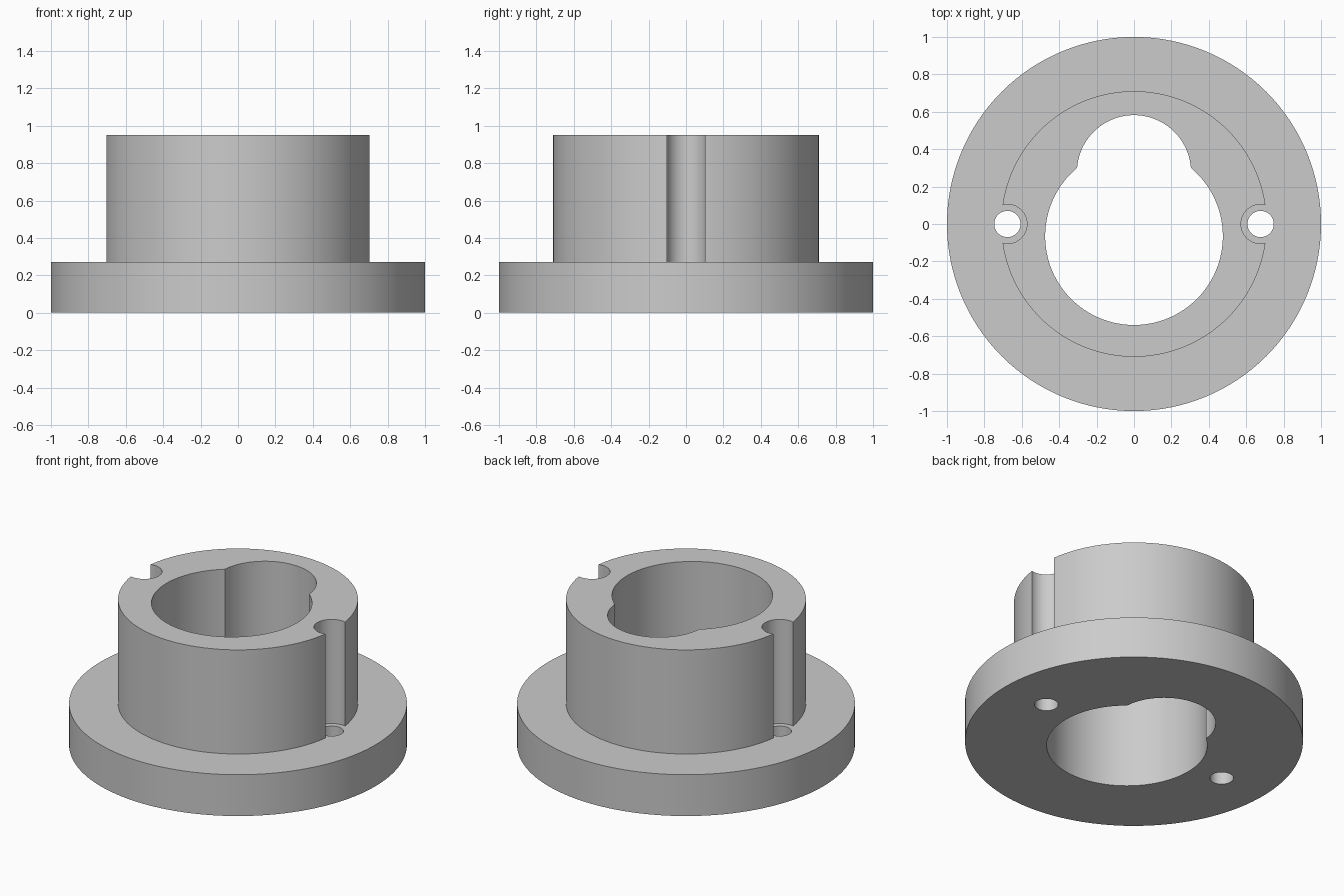
import bpy
import bmesh
from math import radians

if "Cube" in bpy.data.objects:
    bpy.data.objects.remove(bpy.data.objects["Cube"], do_unlink=True)

FLANGE_TOP = 0.27
COLLAR_TOP = 0.95
SEGMENTS = 128

# Material
grey = bpy.data.materials.new("light_grey")
grey.use_nodes = True
colour = (0.6, 0.6, 0.6, 1)
grey.diffuse_color = colour
grey.node_tree.nodes["Principled BSDF"].inputs["Base Color"].default_value = colour


def make_object(name, bm):
    bmesh.ops.recalc_face_normals(bm, faces=bm.faces)
    mesh = bpy.data.meshes.new(name)
    bm.to_mesh(mesh)
    bm.free()
    mesh.materials.append(grey)
    obj = bpy.data.objects.new(name, mesh)
    bpy.context.collection.objects.link(obj)
    return obj


def raise_disc(bm, radius, x, y, bottom, height):
    """Add a capped cylinder standing on the given height."""
    verts = bmesh.ops.create_circle(bm, cap_ends=True, radius=radius, segments=SEGMENTS)["verts"]
    bmesh.ops.translate(bm, vec=(x, y, bottom), verts=verts)
    return extrude_up(bm, verts[0].link_faces[0], height)


def extrude_up(bm, face, height):
    result = bmesh.ops.extrude_face_region(bm, geom=[face], use_keep_orig=True)["geom"]
    top = [v for v in result if isinstance(v, bmesh.types.BMVert)]
    bmesh.ops.translate(bm, vec=(0, 0, height), verts=top)
    return next(f for f in result if isinstance(f, bmesh.types.BMFace))


def cut(target, radius, x, y, bottom):
    """Subtract an upright cylinder from the target."""
    bm = bmesh.new()
    raise_disc(bm, radius, x, y, bottom, 1.5)
    cutter = make_object("cutter", bm)
    cutter.hide_render = True
    mod = target.modifiers.new("cut", "BOOLEAN")
    mod.operation = "DIFFERENCE"
    mod.solver = "EXACT"
    mod.object = cutter
    bpy.ops.object.modifier_apply(modifier=mod.name)
    bpy.data.objects.remove(cutter, do_unlink=True)


# Flange with the collar inset and raised from its top face
bm = bmesh.new()
top = raise_disc(bm, 1, 0, 0, 0, FLANGE_TOP)
ring = bmesh.ops.extrude_face_region(bm, geom=[top])["geom"]
bmesh.ops.delete(bm, geom=[top] if top.is_valid else [], context="FACES_ONLY")
inner = [v for v in ring if isinstance(v, bmesh.types.BMVert)]
bmesh.ops.scale(bm, vec=(0.71, 0.71, 1), verts=inner)
cap = next(f for f in ring if isinstance(f, bmesh.types.BMFace))
rise = bmesh.ops.extrude_face_region(bm, geom=[cap])["geom"]
bmesh.ops.delete(bm, geom=[cap] if cap.is_valid else [], context="FACES_ONLY")
bmesh.ops.translate(bm, vec=(0, 0, COLLAR_TOP - FLANGE_TOP),
                    verts=[v for v in rise if isinstance(v, bmesh.types.BMVert)])
body = make_object("flanged_collar", bm)
bpy.ops.object.select_all(action="DESELECT")
bpy.context.view_layer.objects.active = body
body.select_set(True)

# Main bore and the smaller lobe behind it
cut(body, 0.475, 0, -0.065, -0.2)
cut(body, 0.305, 0, 0.277, -0.2)

# Screw clearance notches in the collar, and screw holes through the flange
for side in (-1, 1):
    cut(body, 0.105, side * 0.677, 0, FLANGE_TOP)
    cut(body, 0.07, side * 0.677, 0, -0.2)

bpy.ops.object.shade_smooth_by_angle(angle=radians(30))
